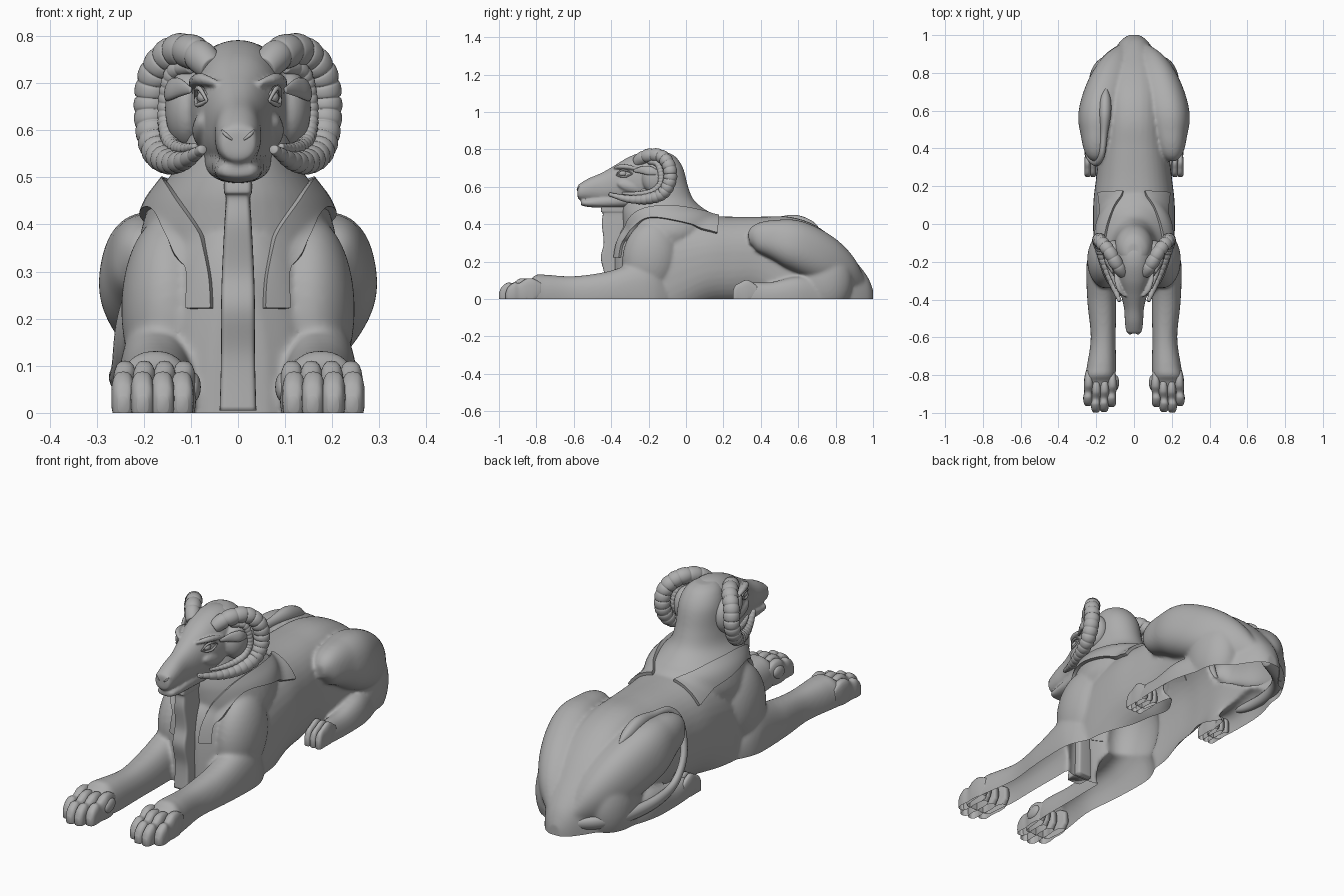
import bpy, bmesh, math
from mathutils import Vector, Matrix

if "Cube" in bpy.data.objects:
    bpy.data.objects.remove(bpy.data.objects["Cube"])

stone = bpy.data.materials.new("grey stone")
stone.use_nodes = True
COLOR = (0.42, 0.42, 0.42, 1)
stone.diffuse_color = COLOR
stone.node_tree.nodes["Principled BSDF"].inputs["Base Color"].default_value = COLOR


# ---------- helpers ----------
def spline(rows, steps):
    """Catmull-Rom sampling of rows of numbers."""
    out = []
    for i in range(len(rows) - 1):
        quad = [rows[min(max(i + k, 0), len(rows) - 1)] for k in (-1, 0, 1, 2)]
        for s in range(steps):
            t = s / steps
            out.append([b + 0.5 * t * (c - a + t * (2*a - 5*b + 4*c - d + t * (3*(b - c) + d - a)))
                        for a, b, c, d in zip(*quad)])
    return out + [list(rows[-1])]


def skin(bm, rings, power=2.0, n=40):
    """Closed skin over (center, u, v) super-ellipse rings."""
    loops = []
    for c, u, v in rings:
        loop = []
        for k in range(n):
            a = math.tau * k / n
            cs, sn = math.cos(a), math.sin(a)
            p = c + u * math.copysign(abs(cs) ** (2 / power), cs) + v * math.copysign(abs(sn) ** (2 / power), sn)
            loop.append(bm.verts.new(p))
        loops.append(loop)
    for a, b in zip(loops, loops[1:]):
        for k in range(n):
            bm.faces.new((a[k], a[(k + 1) % n], b[(k + 1) % n], b[k]))
    bm.faces.new(loops[0])
    bm.faces.new(loops[-1])


def along_y(bm, rows, side=1, power=2.3, n=40):
    """Rows of y, center x, half width, low z, high z."""
    skin(bm, [(Vector((side * x, y, (lo + hi) / 2)), Vector((w, 0, 0)), Vector((0, 0, (hi - lo) / 2)))
              for y, x, w, lo, hi in spline(rows, 8)], power, n)


def along_z(bm, rows, power=2.0):
    """Rows of z, half width, front y, back y."""
    skin(bm, [(Vector((0, (f + b) / 2, z)), Vector((w, 0, 0)), Vector((0, (b - f) / 2, 0)))
              for z, w, f, b in spline(rows, 8)], power)


def tube(bm, rows, side=1, steps=8, rings=0, flat=1.0, n=16, power=2.0):
    """Rows of x, y, z, radius; rings adds swollen horn segments."""
    pts = spline(rows, steps)
    out = []
    for i, (x, y, z, r) in enumerate(pts):
        p, q = pts[max(i - 1, 0)], pts[min(i + 1, len(pts) - 1)]
        d = Vector((side * (q[0] - p[0]), q[1] - p[1], q[2] - p[2])).normalized()
        u = d.cross(Vector((side, 0.3, 0.1))).normalized()
        if rings:
            # segments grow shorter toward the tip
            phase = rings * (i / (len(pts) - 1)) ** 1.4
            r *= 0.82 + 0.2 * abs(math.sin(math.pi * phase)) ** 0.3
        out.append((Vector((side * x, y, z)), u * r, d.cross(u) * r * flat))
    skin(bm, out, power, n)


def ball(bm, center, radii, tilt=0, turn=0):
    m = (Matrix.Translation(center) @ Matrix.Rotation(turn, 4, "Z") @ Matrix.Rotation(tilt, 4, "X")
         @ Matrix.Diagonal((*radii, 1)))
    bmesh.ops.create_uvsphere(bm, u_segments=36, v_segments=20, radius=1, matrix=m)


def link(name, bm):
    bmesh.ops.recalc_face_normals(bm, faces=bm.faces)
    for f in bm.faces:
        f.smooth = True
    me = bpy.data.meshes.new(name)
    bm.to_mesh(me)
    bm.free()
    me.materials.append(stone)
    ob = bpy.data.objects.new(name, me)
    bpy.context.scene.collection.objects.link(ob)
    return ob


def ground_cut(bm):
    """Trim below the ground, leaving the underside open."""
    bmesh.ops.bisect_plane(bm, geom=bm.verts[:] + bm.edges[:] + bm.faces[:],
                           plane_co=(0, 0, 0), plane_no=(0, 0, 1), clear_inner=True)


def fuse(name, bm, voxel, smooth):
    """Melt overlapping volumes into one carved skin."""
    tmp = link(name + "_rough", bm)
    mod = tmp.modifiers.new("melt", "REMESH")
    mod.mode, mod.voxel_size = "VOXEL", voxel
    mod = tmp.modifiers.new("soften", "SMOOTH")
    mod.factor, mod.iterations = 0.5, smooth
    dg = bpy.context.evaluated_depsgraph_get()
    me = bpy.data.meshes.new_from_object(tmp.evaluated_get(dg))
    out = bmesh.new()
    out.from_mesh(me)
    bpy.data.objects.remove(tmp)
    bpy.data.meshes.remove(me)
    ground_cut(out)
    return link(name, out)


# ---------- body, neck cloth, limbs ----------
bm = bmesh.new()
# y, half width, low z, high z: the belly tucks in at the waist
trunk = [(-.38, .06, -.28, .28), (-.34, .13, -.36, .38), (-.26, .18, -.3, .43), (-.1, .212, -.2, .445),
         (.1, .216, -.06, .445), (.25, .2, -.035, .44), (.4, .185, -.035, .44), (.55, .19, -.2, .44),
         (.68, .2, -.36, .4), (.8, .175, -.32, .315), (.9, .12, -.22, .21), (.97, .07, -.12, .12), (1, .03, -.05, .05)]
along_y(bm, [(y, 0, w, lo, hi) for y, w, lo, hi in trunk], power=2.4)
along_z(bm, [(.785, .04, -.2, -.1), (.76, .075, -.22, -.055), (.7, .1, -.24, -.015), (.6, .112, -.3, .012),
             (.53, .128, -.33, .042), (.48, .162, -.34, .1), (.44, .19, -.34, .16), (.36, .21, -.33, .15),
             (.3, .2, -.3, .1)])
for s in (1, -1):
    # shoulder, forearm
    ball(bm, (s * .148, -.19, .22), (.1, .15, .2), -.15)
    along_y(bm, [(-.1, .18, .03, -.05, .08), (-.17, .18, .062, -.1, .17), (-.25, .175, .078, -.1, .2),
                 (-.42, .17, .076, -.08, .147), (-.6, .163, .066, -.08, .122), (-.75, .172, .077, -.08, .13),
                 (-.8, .178, .08, -.06, .13), (-.84, .18, .077, -.05, .1), (-.92, .18, .07, -.03, .07)], s)
    # thigh slanting down to the rump, hip, shank
    tube(bm, [(.2, .335, .325, .03), (.2, .38, .33, .075), (.195, .47, .32, .105), (.185, .58, .29, .132),
              (.145, .72, .22, .13), (.095, .84, .14, .1), (.05, .93, .08, .04)], s, flat=.82, n=40, power=2.3)
    ball(bm, (s * .135, .74, .1), (.105, .15, .19))
    along_y(bm, [(.74, .17, .05, -.08, .1), (.6, .2, .06, -.08, .12), (.45, .215, .05, -.08, .09),
                 (.35, .22, .04, -.06, .09), (.3, .22, .035, -.04, .075)], s)
body = fuse("body", bm, .008, 12)

# ---------- toes ----------
for s, label in ((1, "left"), (-1, "right")):
    bm = bmesh.new()
    for x, tip in ((.115, .03), (.156, .003), (.199, 0), (.24, .035)):
        along_y(bm, [(-.81 + tip, x, .014, .02, .085), (-.85 + tip, x, .023, -.02, .108),
                     (-.89 + tip, x, .026, -.02, .108), (-.925 + tip, x + .002, .022, -.02, .086),
                     (-.955 + tip, x + .004, .025, -.02, .087), (-.985 + tip, x + .003, .022, -.02, .065),
                     (-.999 + tip, x + .003, .012, 0, .035)], s, 2.8, 20)
    ball(bm, (s * .095, -.84, .055), (.016, .04, .03), .3)
    ground_cut(bm)
    link(label + "_front_toes", bm)
    bm = bmesh.new()
    for x in (.188, .217, .246):
        along_y(bm, [(.38, x, .012, 0, .07), (.33, x, .017, -.02, .102), (.29, x, .016, -.02, .088),
                     (.262, x, .016, -.02, .07), (.25, x, .01, 0, .04)], s, 2.6, 20)
    ground_cut(bm)
    link(label + "_hind_toes", bm)

# ---------- head ----------
bm = bmesh.new()
along_y(bm, [(-.58, 0, .024, .55, .6), (-.57, 0, .04, .532, .615), (-.52, 0, .048, .525, .645),
             (-.45, 0, .052, .515, .675), (-.38, 0, .068, .51, .715), (-.3, 0, .09, .505, .762),
             (-.21, 0, .104, .5, .79), (-.13, 0, .1, .5, .782), (-.07, 0, .07, .53, .73),
             (-.04, 0, .03, .58, .68)], power=2.2)
along_y(bm, [(-.562, 0, .02, .502, .525), (-.55, 0, .042, .497, .531), (-.5, 0, .049, .49, .54),
             (-.4, 0, .056, .487, .56), (-.3, 0, .07, .49, .58), (-.22, 0, .07, .5, .58)], power=2.4)
for s in (1, -1):
    tube(bm, [(.045, -.385, .7, .006), (.075, -.35, .708, .013), (.092, -.3, .705, .012), (.1, -.25, .69, .006)], s)
    ball(bm, (s * .075, -.3, .6), (.022, .07, .03), -.3)
    ball(bm, (s * .026, -.555, .592), (.015, .024, .015), -.4)
    # mass filling the curl of the horn
    ball(bm, (s * .105, -.16, .645), (.05, .075, .085))
fuse("head", bm, .006, 4)

for s, label in ((1, "left"), (-1, "right")):
    # eye with carved lids
    bm = bmesh.new()
    ball(bm, (s * .068, -.335, .67), (.018, .024, .016), turn=s * .35)
    for lift in (.017, -.015):
        tube(bm, [(.066, -.372, .663, .003), (.08, -.35, .67 + lift, .005), (.088, -.32, .67 + lift, .005),
                  (.09, -.285, .67, .003)], s, n=8)
    link(label + "_eye", bm)
    # nostril and ear
    bm = bmesh.new()
    tube(bm, [(.012, -.581, .58, .002), (.025, -.58, .59, .004), (.034, -.57, .6, .002)], s, n=8)
    link(label + "_nostril", bm)
    bm = bmesh.new()
    tube(bm, [(.1, -.28, .685, .006), (.125, -.235, .69, .02), (.145, -.19, .685, .024), (.15, -.14, .67, .006)],
         s, flat=.45)
    link(label + "_ear", bm)
    # ringed horn curling round the ear, with its inner ridge
    bm = bmesh.new()
    tube(bm, [(.055, -.265, .73, .03), (.09, -.215, .763, .036), (.135, -.14, .766, .036), (.175, -.095, .72, .036),
              (.185, -.085, .64, .036), (.175, -.125, .565, .034), (.15, -.21, .535, .028), (.115, -.31, .535, .02),
              (.075, -.41, .56, .01)], s, steps=40, rings=21, n=20)
    link(label + "_horn", bm)
    bm = bmesh.new()
    tube(bm, [(.1, -.2, .735, .015), (.135, -.155, .725, .018), (.15, -.135, .68, .018), (.153, -.135, .62, .018),
              (.143, -.18, .575, .017), (.12, -.26, .562, .013), (.09, -.34, .565, .007)], s, steps=30, rings=22, n=12)
    link(label + "_horn_inner_ridge", bm)

# ---------- cloth lappets draped over the shoulders ----------
# inner edge point, outer edge point
EDGES = [(.052, -.38, .22, .115, -.36, .22), (.06, -.37, .3, .122, -.35, .31), (.085, -.33, .39, .155, -.29, .38),
         (.125, -.24, .47, .188, -.2, .435), (.14, -.06, .49, .205, -.05, .415), (.11, .08, .48, .205, .07, .39),
         (.05, .18, .46, .2, .17, .35)]


def lappet(name, side):
    bm = bmesh.new()
    grid = []
    for row in spline(EDGES, 8):
        a, b = Vector(row[:3]), Vector(row[3:])
        pts = [a.lerp(b, k / 8) for k in range(9)]
        grid.append([bm.verts.new((side * p.x, p.y, p.z)) for p in pts])
    for p, q in zip(grid, grid[1:]):
        for k in range(8):
            bm.faces.new((p[k], p[k + 1], q[k + 1], q[k]))
    ob = link(name, bm)
    wrap = ob.modifiers.new("drape", "SHRINKWRAP")
    wrap.target, wrap.offset, wrap.wrap_mode = body, .006, "ABOVE_SURFACE"
    soft = ob.modifiers.new("relax", "SMOOTH")
    soft.factor, soft.iterations = .5, 4
    solid = ob.modifiers.new("thickness", "SOLIDIFY")
    solid.thickness, solid.offset = .018, 0
    edge = ob.modifiers.new("sharp edges", "EDGE_SPLIT")
    edge.split_angle = math.radians(40)


lappet("left_lappet", 1)
lappet("right_lappet", -1)

# ---------- chest pillar below the chin ----------
bm = bmesh.new()
along_z(bm, [(.5, .03, -.45, -.3), (.47, .03, -.455, -.3), (.455, .026, -.445, -.3), (.4, .029, -.45, -.32),
             (.3, .034, -.44, -.34), (.22, .036, -.455, -.35), (.12, .036, -.435, -.35), (.005, .039, -.44, -.35)],
        power=7)
link("beard_pillar", bm)

# ---------- tail wrapped round the right haunch ----------
bm = bmesh.new()
tube(bm, [(0, .96, .04, .03), (-.13, .88, .05, .035), (-.215, .76, .06, .032), (-.25, .6, .07, .028),
          (-.25, .45, .1, .022), (-.24, .36, .2, .02), (-.2, .325, .33, .02), (-.17, .37, .4, .02),
          (-.158, .48, .413, .024), (-.152, .58, .412, .038), (-.15, .66, .388, .034), (-.148, .715, .365, .008)],
     flat=.8)
ground_cut(bm)
link("tail", bm)
